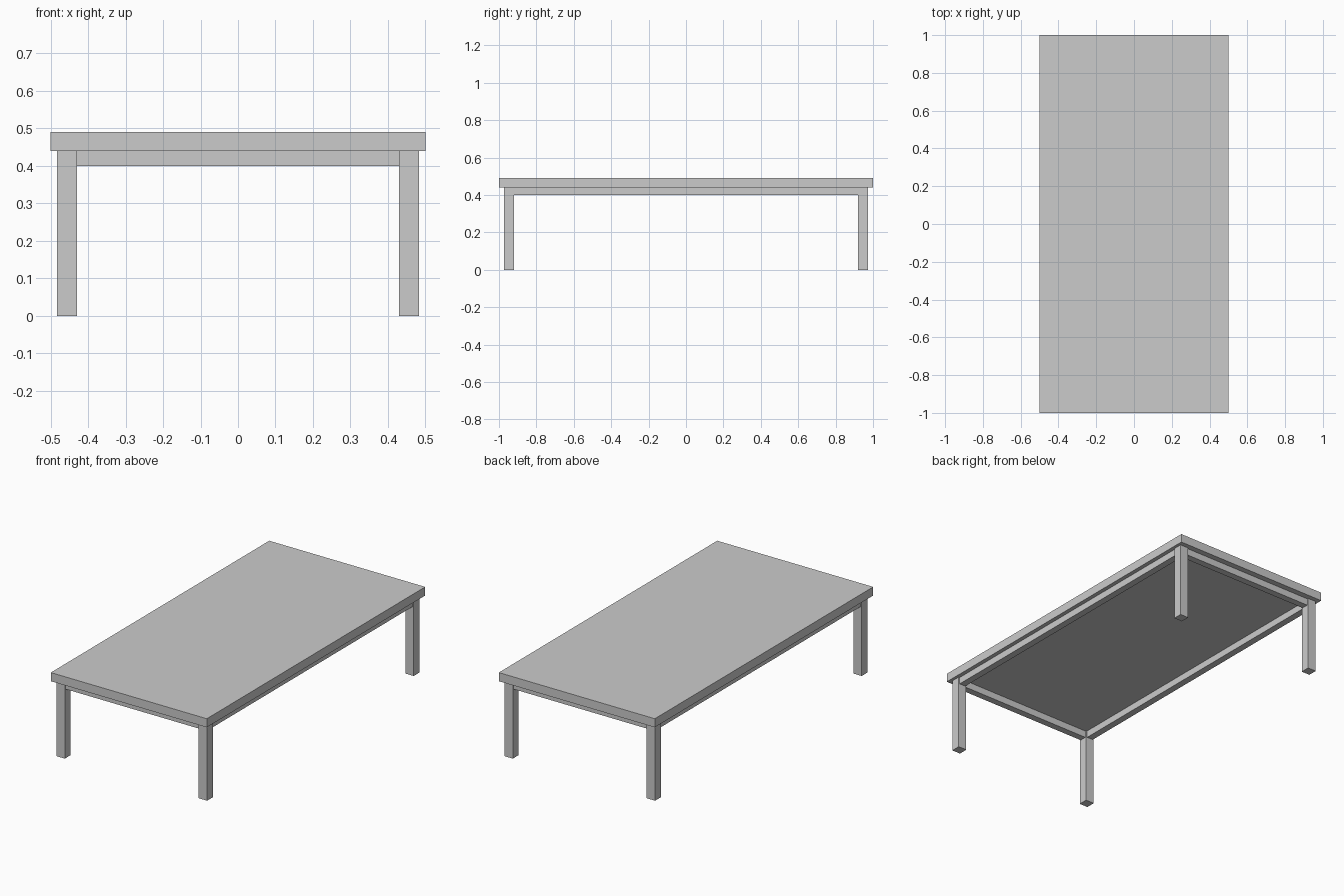
import bpy

if "Cube" in bpy.data.objects:
    bpy.data.objects.remove(bpy.data.objects["Cube"])


def box(name, center, size):
    bpy.ops.mesh.primitive_cube_add(size=1, location=center)
    obj = bpy.context.object
    obj.name = name
    obj.scale = size
    bpy.ops.object.transform_apply(location=False, rotation=False, scale=True)
    return obj


LEG = 0.054            # leg thickness
RAIL = 0.04            # rail thickness and height
LEG_X, LEG_Y = 0.456, 0.946
UNDERSIDE = 0.44

# Tabletop slab
box("tabletop", (0, 0, 0.465), (1.0, 2.0, 0.05))

# Four square legs
for sx, side in ((-1, "left"), (1, "right")):
    for sy, end in ((-1, "front"), (1, "back")):
        box(f"{end}_{side}_leg", (sx * LEG_X, sy * LEG_Y, UNDERSIDE / 2),
            (LEG, LEG, UNDERSIDE))

# Rails joining the legs under the top
rail_z = UNDERSIDE - RAIL / 2
for s, end, side in ((-1, "front", "left"), (1, "back", "right")):
    box(f"{end}_rail", (0, s * LEG_Y, rail_z), (2 * LEG_X - LEG, RAIL, RAIL))
    box(f"{side}_rail", (s * LEG_X, 0, rail_z), (RAIL, 2 * LEG_Y - LEG, RAIL))
